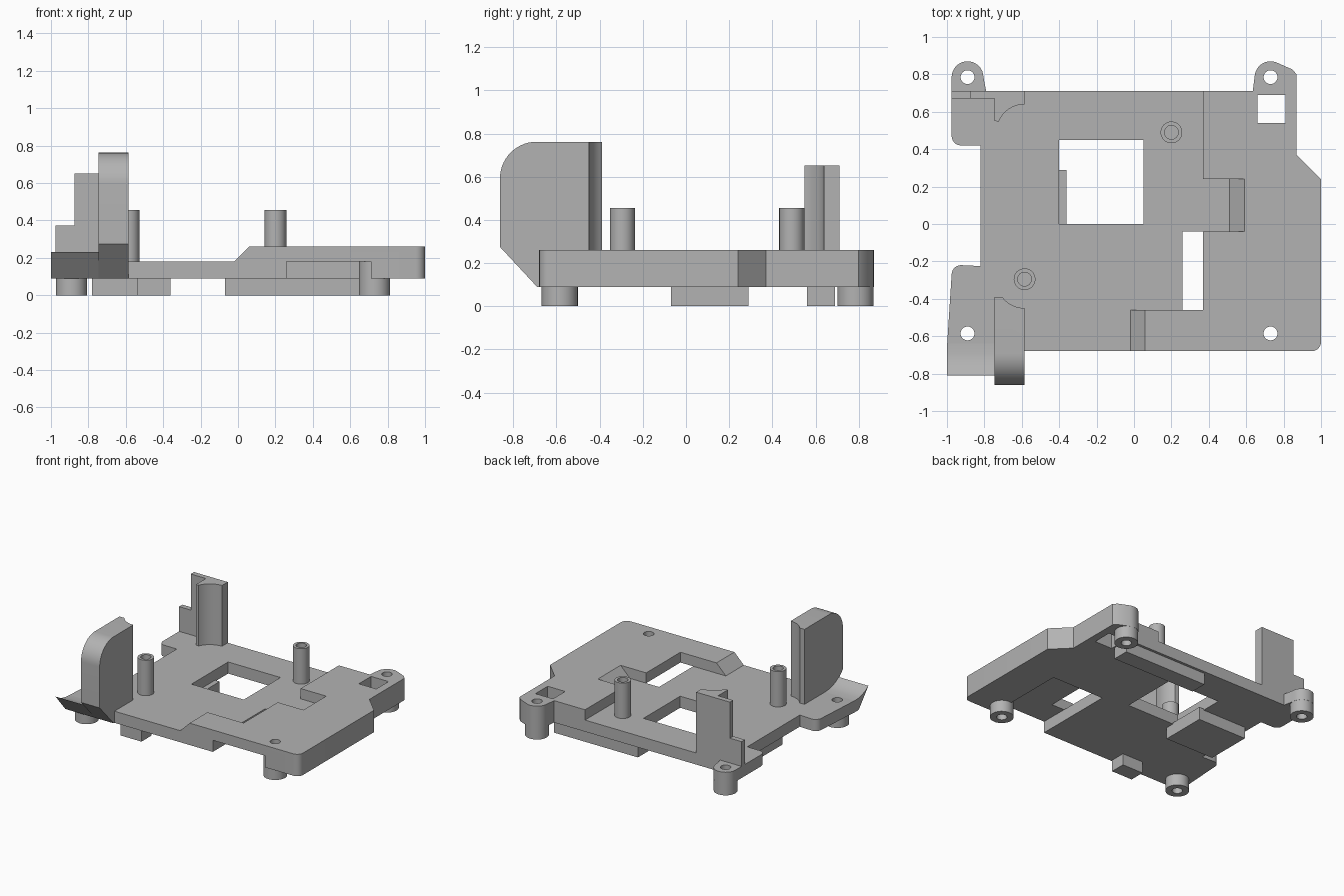
import bpy, bmesh
from math import sin, cos, radians
from mathutils import Vector

if "Cube" in bpy.data.objects:
    bpy.data.objects.remove(bpy.data.objects["Cube"], do_unlink=True)

grey = bpy.data.materials.new("plastic_grey")
grey.use_nodes = True
grey.diffuse_color = (0.45, 0.45, 0.45, 1)
grey.node_tree.nodes["Principled BSDF"].inputs["Base Color"].default_value = grey.diffuse_color


def arc(cx, cy, r, a0, a1, n=10):
    angles = [radians(a0 + (a1 - a0) * i / n) for i in range(n + 1)]
    return [(cx + r * cos(a), cy + r * sin(a)) for a in angles]


def prism(name, pts, lo, hi, axis="z"):
    """Extrude a closed 2D profile along an axis between lo and hi."""
    place = {"z": lambda u, v, w: (u, v, w),
             "y": lambda u, v, w: (u, w, v),
             "x": lambda u, v, w: (w, u, v)}[axis]
    bm = bmesh.new()
    face = bm.faces.new([bm.verts.new(place(u, v, lo)) for u, v in pts])
    new = bmesh.ops.extrude_face_region(bm, geom=[face])["geom"]
    shift = Vector(place(0, 0, hi - lo))
    bmesh.ops.translate(bm, vec=shift, verts=[g for g in new if isinstance(g, bmesh.types.BMVert)])
    bmesh.ops.recalc_face_normals(bm, faces=bm.faces)
    mesh = bpy.data.meshes.new(name)
    bm.to_mesh(mesh)
    bm.free()
    mesh.materials.append(grey)
    ob = bpy.data.objects.new(name, mesh)
    bpy.context.collection.objects.link(ob)
    return ob


def box(name, x0, x1, y0, y1, z0, z1):
    return prism(name, [(x0, y0), (x1, y0), (x1, y1), (x0, y1)], z0, z1)


def rod(name, x, y, r, z0, z1):
    return prism(name, arc(x, y, r, 0, 348.75, 31), z0, z1)


def cut(ob, cutters):
    """Subtract each cutter, then discard it."""
    bpy.context.view_layer.objects.active = ob
    for c in cutters:
        m = ob.modifiers.new("cut", "BOOLEAN")
        m.operation, m.solver, m.object = "DIFFERENCE", "EXACT", c
        bpy.ops.object.modifier_apply(modifier=m.name)
        bpy.data.objects.remove(c, do_unlink=True)


EARS = [(-0.89, 0.785), (0.73, 0.785), (-0.89, -0.585), (0.73, -0.585)]

# Base plate outline, clockwise from the front left corner
outline = [(-1, -0.68), (-1, -0.66)]
outline += arc(-0.925, -0.27, 0.05, 180, 90, 6)
outline += [(-0.82, -0.225), (-0.82, 0.42)]
outline += arc(-0.925, 0.47, 0.05, 270, 180, 6)
outline += arc(-0.89, 0.785, 0.085, 180, 0, 16)
outline += [(-0.79, 0.71), (0.635, 0.71)]
outline += arc(0.73, 0.785, 0.085, 175, 65, 12)
outline += [(0.845, 0.827), (0.87, 0.80), (0.87, 0.37), (1, 0.24)]
outline += arc(0.95, -0.63, 0.05, 0, -90, 6)
plate = prism("base_plate", outline, 0.09, 0.26)


def ramp_cutter(x, y0, y1):
    return prism("cutter", [(-1.2, 0.18), (x, 0.18), (x + 0.2, 0.38), (-1.2, 0.38)], y0, y1, "y")


# Lower the floor on the left, leaving two ramps, then open the windows
cut(plate, [
    box("cutter", -1.2, 0.37, -0.46, 1, 0.18, 0.4),
    ramp_cutter(-0.02, -1, -0.46),
    ramp_cutter(0.51, -0.04, 0.24),
    box("cutter", 0.26, 0.71, -0.8, -0.04, 0, 0.18),
    box("cutter", -0.40, 0.05, 0, 0.45, 0, 0.4),
    box("cutter", 0.26, 0.37, -0.46, -0.04, 0, 0.4),
    box("cutter", 0.66, 0.81, 0.54, 0.69, 0, 0.4),
] + [rod("cutter", x, y, 0.037, -0.1, 0.5) for x, y in EARS])

# Screw feet under the corners
for x, y in EARS:
    foot = rod("screw_foot", x, y, 0.084, 0, 0.185 if x > 0 else 0.17)
    cut(foot, [rod("cutter", x, y, 0.037, -0.1, 0.5)])

# Hollow upright posts
for x, y in [(0.2, 0.49), (-0.585, -0.295)]:
    post = rod("upright_post", x, y, 0.058, 0.15, 0.455)
    cut(post, [rod("cutter", x, y, 0.037, 0.19, 0.6)])

# Pads under the plate
box("rear_pad", -0.07, 0.65, 0.56, 0.69, 0, 0.1)
box("side_pad", -0.78, -0.36, -0.07, 0.29, 0, 0.1)
box("front_pad", -0.54, -0.36, -0.67, -0.55, 0, 0.1)

# Upturned lip at the front left corner
prism("front_lip", [(-0.64, 0.09), (-0.69, 0.09), (-0.81, 0.232), (-0.77, 0.207),
                    (-0.73, 0.191), (-0.69, 0.183), (-0.64, 0.18)], -1, -0.70, "x")

# Tall rounded front wall with a hollow that follows the post
profile = [(-0.39, 0.09), (-0.69, 0.09), (-0.862, 0.275)]
profile += arc(-0.692, 0.592, 0.17, 180, 90, 14) + [(-0.39, 0.762)]
wall = prism("front_wall", profile, -0.745, -0.585, "x")
cut(wall, [rod("cutter", -0.585, -0.30, 0.15, 0.18, 1)])

# Rear wall with the matching hollow and stepped fin
hollow = [(-0.745, 0.71), (-0.745, 0.55)] + arc(-0.585, 0.49, 0.15, 157, 90, 12) + [(-0.585, 0.71)]
prism("rear_wall", hollow, 0.1, 0.652)
prism("rear_fin", [(-0.975, 0.1), (-0.74, 0.1), (-0.74, 0.652), (-0.875, 0.652),
                   (-0.875, 0.372), (-0.975, 0.372)], 0.67, 0.71, "y")

# Smooth the round faces while keeping edges crisp
for ob in bpy.context.scene.objects:
    if ob.type == "MESH" and ob.data.materials and ob.data.materials[0] == grey:
        bpy.ops.object.select_all(action="DESELECT")
        ob.select_set(True)
        bpy.context.view_layer.objects.active = ob
        bpy.ops.object.shade_smooth_by_angle(angle=radians(25))
